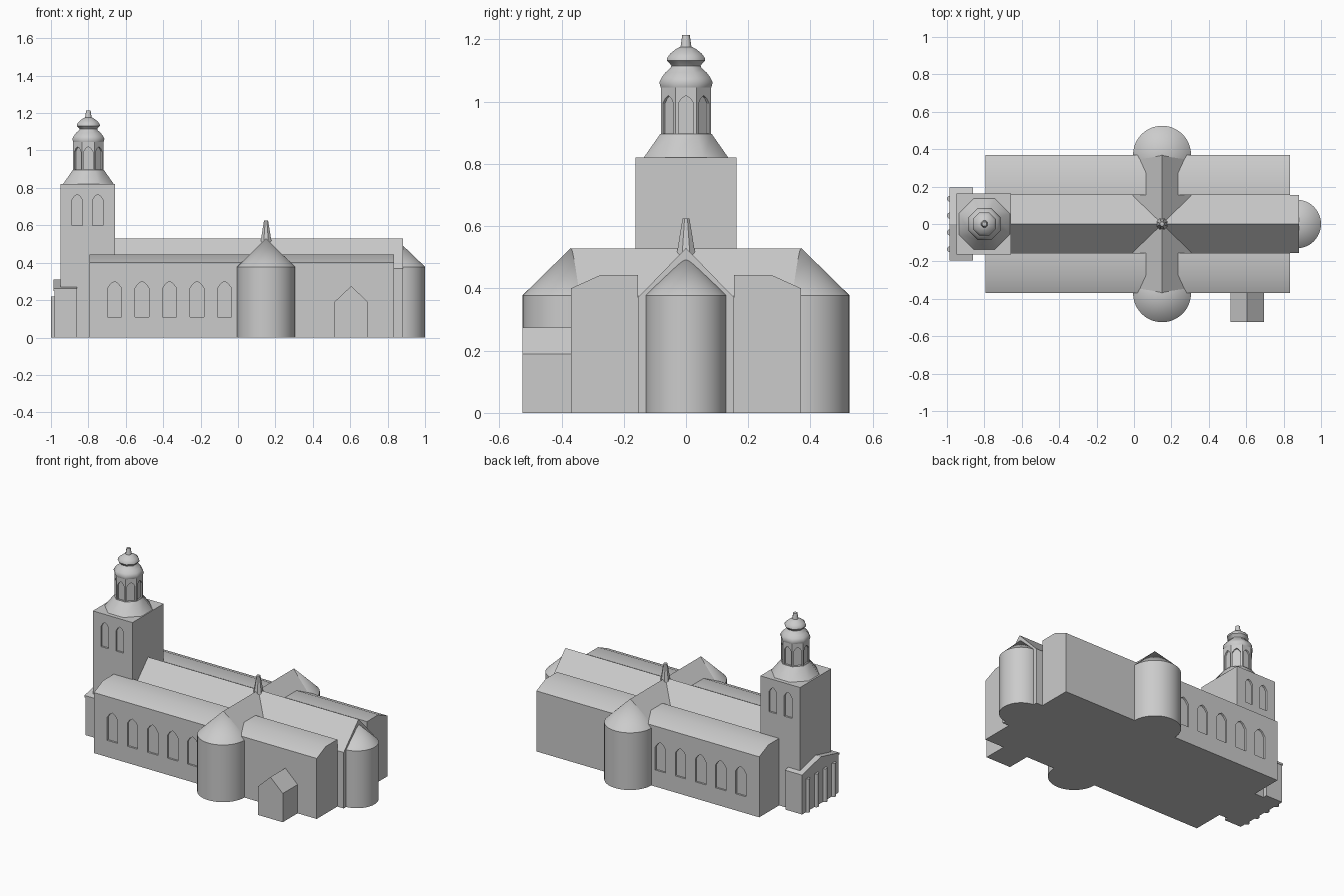
import bpy, bmesh, math
from mathutils import Matrix, Vector

if "Cube" in bpy.data.objects:
    bpy.data.objects.remove(bpy.data.objects["Cube"])

stone = bpy.data.materials.new("grey stone")
stone.diffuse_color = (0.6, 0.6, 0.6, 1)
stone.use_nodes = True
stone.node_tree.nodes["Principled BSDF"].inputs["Base Color"].default_value = stone.diffuse_color


def finish(name, bm, smooth=0):
    bmesh.ops.recalc_face_normals(bm, faces=bm.faces)
    me = bpy.data.meshes.new(name)
    bm.to_mesh(me)
    bm.free()
    me.materials.append(stone)
    ob = bpy.data.objects.new(name, me)
    bpy.context.collection.objects.link(ob)
    if smooth:
        bpy.ops.object.select_all(action='DESELECT')
        bpy.context.view_layer.objects.active = ob
        ob.select_set(True)
        bpy.ops.object.shade_smooth_by_angle(angle=math.radians(smooth))
    return ob


def add_prism(bm, pts, vec):
    """Extrude a flat outline along vec."""
    f = bm.faces.new([bm.verts.new(p) for p in pts])
    r = bmesh.ops.extrude_face_region(bm, geom=[f], use_keep_orig=True)
    bmesh.ops.translate(bm, vec=vec, verts=[v for v in r['geom'] if isinstance(v, bmesh.types.BMVert)])


def prism(name, pts, vec, smooth=0):
    bm = bmesh.new()
    add_prism(bm, pts, vec)
    return finish(name, bm, smooth)


def along_x(name, yz, x0, x1, smooth=0):
    return prism(name, [(x0, y, z) for y, z in yz], (x1 - x0, 0, 0), smooth)


def along_y(name, xz, y0, y1):
    return prism(name, [(x, y0, z) for x, z in xz], (0, y1 - y0, 0))


def gable(c, w, eave, ridge):
    return [(c - w, 0), (c + w, 0), (c + w, eave), (c, ridge), (c - w, eave)]


def box(c, w, z0, z1):
    return [(c - w, z0), (c + w, z0), (c + w, z1), (c - w, z1)]


def lathe(name, x, y, prof, n, smooth, turn=0.0):
    """Stack of rings given as (radius, height); radius 0 closes to a point."""
    bm = bmesh.new()
    rings = []
    for r, z in prof:
        if r == 0:
            rings.append([bm.verts.new((x, y, z))])
        else:
            rings.append([bm.verts.new((x + r * math.cos(turn + 2 * math.pi * i / n),
                                        y + r * math.sin(turn + 2 * math.pi * i / n), z)) for i in range(n)])
    for a, b in zip(rings, rings[1:]):
        for i in range(n):
            j = (i + 1) % n
            bm.faces.new([a[i], a[j], b[0]] if len(b) == 1 else [a[i], a[j], b[j], b[i]])
    for ring in (rings[0], rings[-1]):
        if len(ring) > 1:
            bm.faces.new(ring)
    return finish(name, bm, smooth)


def cut_windows(ob, centres, w, z0, shoulder, top, depth):
    """Cut pointed recesses; each centre is (point on the wall, outward angle)."""
    bm = bmesh.new()
    outline = [(-w, z0), (w, z0), (w, shoulder), (w * .55, top - (top - shoulder) * .35),
               (0, top), (-w * .55, top - (top - shoulder) * .35), (-w, shoulder)]
    for (px, py), ang in centres:
        m = Matrix.Translation((px, py, 0)) @ Matrix.Rotation(ang, 4, 'Z')
        pts = [m @ Vector((-depth, u, z)) for u, z in outline]
        add_prism(bm, pts, m.to_3x3() @ Vector((depth + .02, 0, 0)))
    cutter = finish("window_cutter", bm)
    cutter.hide_render = True
    mod = ob.modifiers.new("windows", 'BOOLEAN')
    mod.operation, mod.solver, mod.object = 'DIFFERENCE', 'EXACT', cutter
    bpy.context.view_layer.objects.active = ob
    bpy.ops.object.modifier_apply(modifier=mod.name)
    bpy.data.objects.remove(cutter)


# Nave and transept
along_x("nave", gable(0, .155, .37, .53), -.80, .882)
along_y("transept", gable(.15, .155, .375, .529), -.37, .37)

# Side aisles with arched windows
for s, side in ((-1, "front"), (1, "back")):
    aisle = along_x(side + "_aisle", [(s * y, z) for y, z in
                    ((.155, 0), (.37, 0), (.37, .40), (.275, .443), (.155, .443))], -.795, .835, 30)
    cut_windows(aisle, [((-.66 + .147 * i, s * .37), s * math.pi / 2) for i in range(5)],
                .038, .11, .262, .30, .012)
    # Round transept end
    lathe(side + "_turret", .15, s * .37, [(.155, 0), (.155, .378), (0, .53)], 48, 30)

# East apse
lathe("apse", .87, 0, [(.13, 0), (.13, .378), (0, .503)], 48, 30)

# Crossing spire
lathe("crossing_spire", .15, 0, [(.034, .50), (.012, .625)], 8, 0, math.pi / 8)

# Side porch
along_y("side_porch", gable(.605, .09, .19, .275), -.525, -.36)

# West portal with cornice and half columns
along_x("west_portal", gable(0, .19, .255, .30), -.982, -.86)
along_x("portal_cornice", [(-.195, .25), (0, .295), (.195, .25), (.195, .263), (0, .31), (-.195, .263)], -.986, -.862)
for i in range(4):
    lathe("portal_column_%d" % (i + 1), -.984, -.135 + .09 * i, [(.016, 0), (.016, .22)], 16, 30)

# Tower
tower = along_x("tower", box(0, .163, 0, .82), -.948, -.658)
cut_windows(tower, [((x, s * .163), s * math.pi / 2) for x in (-.86, -.75) for s in (-1, 1)],
            .028, .60, .735, .765, .012)

# Octagonal belfry: skirt, lantern, bulbs and finial
TX, K = -.80, 1 / math.cos(math.pi / 8)
lathe("belfry_skirt", TX, 0, [(.136 * K, .82), (.083 * K, .896)], 8, 50, math.pi / 8)
lantern = lathe("lantern", TX, 0, [(.081 * K, .89), (.081 * K, 1.062)], 8, 0, math.pi / 8)
cut_windows(lantern, [((TX + .081 * math.cos(a), .081 * math.sin(a)), a)
                      for a in [i * math.pi / 4 for i in range(8)]], .024, .898, .995, 1.02, .010)
lathe("belfry_dome", TX, 0, [(r * K, z) for r, z in
      ((.081, 1.045), (.086, 1.062), (.078, 1.078), (.066, 1.094), (.05, 1.108), (.047, 1.115),
       (.05, 1.12), (.062, 1.132), (.06, 1.142), (.05, 1.155), (.034, 1.168), (.02, 1.176))], 8, 50, math.pi / 8)
lathe("finial", TX, 0, [(.02, 1.17), (.013, 1.214)], 8, 50, math.pi / 8)
